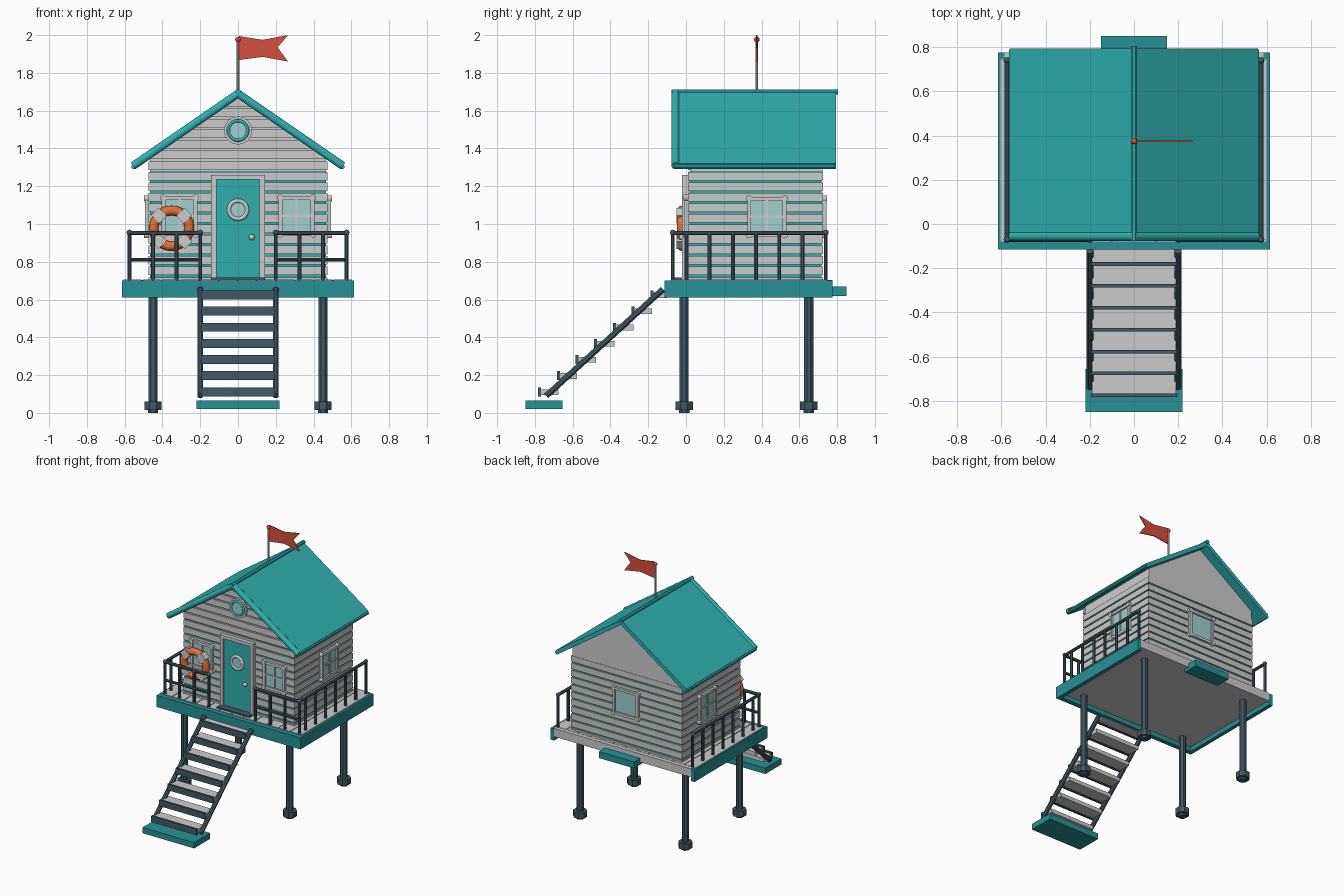
import bpy, bmesh, math
from mathutils import Matrix, Vector

if "Cube" in bpy.data.objects:
    bpy.data.objects.remove(bpy.data.objects["Cube"])

def material(name, rgb):
    m = bpy.data.materials.new(name)
    m.diffuse_color = (*rgb, 1)
    m.use_nodes = True
    m.node_tree.nodes["Principled BSDF"].inputs["Base Color"].default_value = m.diffuse_color
    return m

TEAL = material("teal", (0.03, 0.43, 0.43))
DEEP = material("deep_teal", (0.02, 0.29, 0.30))
DARK = material("slate", (0.055, 0.10, 0.13))
GLASS = material("glass", (0.35, 0.62, 0.62))
ORANGE = material("orange", (0.75, 0.17, 0.04))
RED = material("red", (0.68, 0.08, 0.05))
I = Matrix.Identity(4)

def finish(name, bm, mat, M=I, smooth=False):
    bmesh.ops.recalc_face_normals(bm, faces=bm.faces)
    me = bpy.data.meshes.new(name)
    bm.to_mesh(me)
    bm.free()
    ob = bpy.data.objects.new(name, me)
    bpy.context.collection.objects.link(ob)
    ob.matrix_world = M
    if mat:
        me.materials.append(mat)
    if smooth:
        bpy.context.view_layer.objects.active = ob
        ob.select_set(True)
        bpy.ops.object.shade_smooth_by_angle(angle=math.radians(40))
        ob.select_set(False)
    return ob

def box(name, x, y, z, mat=None, M=I):
    """Box from (min, max) ranges."""
    bm = bmesh.new()
    c = [(a + b) / 2 for a, b in (x, y, z)]
    s = [b - a for a, b in (x, y, z)]
    bmesh.ops.create_cube(bm, size=1, matrix=Matrix.Translation(c) @ Matrix.Diagonal((*s, 1)))
    return finish(name, bm, mat, M)

def prism(name, pts, y0, y1, mat=None, M=I):
    """XZ profile extruded along y."""
    bm = bmesh.new()
    f = bm.faces.new([bm.verts.new((px, y0, pz)) for px, pz in pts])
    r = bmesh.ops.extrude_face_region(bm, geom=[f])
    vs = [g for g in r["geom"] if isinstance(g, bmesh.types.BMVert)]
    bmesh.ops.translate(bm, vec=(0, y1 - y0, 0), verts=vs)
    return finish(name, bm, mat, M)

def rod(name, a, b, r, mat=None, n=8, M=I, smooth=False):
    a, b = Vector(a), Vector(b)
    bm = bmesh.new()
    T = Matrix.Translation((a + b) / 2) @ (b - a).to_track_quat('Z', 'Y').to_matrix().to_4x4()
    T = T @ Matrix.Rotation(math.pi / n, 4, 'Z')
    bmesh.ops.create_cone(bm, cap_ends=True, segments=n, radius1=r, radius2=r, depth=(b - a).length, matrix=T)
    return finish(name, bm, mat, M, smooth)

def ball(name, c, r, mat=None):
    bm = bmesh.new()
    bmesh.ops.create_uvsphere(bm, u_segments=12, v_segments=8, radius=r, matrix=Matrix.Translation(c))
    return finish(name, bm, mat, I, True)

def ring(name, c, R, r, mat=None, n=32):
    """Torus facing -y."""
    bm = bmesh.new()
    rows = []
    for i in range(n):
        a = 2 * math.pi * i / n
        rows.append([bm.verts.new((c[0] + (R + r * math.cos(t)) * math.cos(a), c[1] + r * math.sin(t),
                                   c[2] + (R + r * math.cos(t)) * math.sin(a)))
                     for t in (2 * math.pi * k / 12 for k in range(12))])
    for i in range(n):
        for k in range(12):
            p, q = rows[i], rows[(i + 1) % n]
            bm.faces.new((p[k], q[k], q[(k + 1) % 12], p[(k + 1) % 12]))
    return finish(name, bm, mat, I, True)

# Deck: planks, fascia boards, back board
for i in range(12):
    x = -0.605 + i * 0.1009
    box("deck_plank", (x, x + 0.095), (-0.08, 0.745), (0.675, 0.706))
box("deck_underside", (-0.585, 0.585), (-0.085, 0.75), (0.645, 0.68))
box("front_fascia", (-0.615, 0.615), (-0.115, -0.08), (0.61, 0.70), DEEP)
box("deck_back_board", (-0.585, 0.585), (0.745, 0.775), (0.64, 0.704))
for s in (-1, 1):
    box("side_fascia", tuple(sorted((s * 0.585, s * 0.615))), (-0.08, 0.775), (0.61, 0.70), DEEP)
box("back_step", (-0.15, 0.15), (0.73, 0.85), (0.62, 0.67), DEEP)

# Legs and feet
for x in (-0.45, 0.45):
    for y in (-0.01, 0.65):
        rod("leg", (x, y, 0.03), (x, y, 0.66), 0.026, DARK)
        rod("foot", (x, y, 0.015), (x, y, 0.06), 0.05, DARK)
        rod("foot_pad", (x, y, 0), (x, y, 0.02), 0.03, DARK)

# Walls: teal core, grey gable, horizontal siding boards
box("wall_core", (-0.467, 0.467), (0.018, 0.717), (0.70, 1.28), TEAL)
prism("gable", [(-0.467, 1.275), (0.467, 1.275), (0.467, 1.35), (0, 1.675), (-0.467, 1.35)], 0.02, 0.722)
box("siding", (-0.475, 0.475), (0.01, 0.725), (0.70, 0.718))
for i in range(17):
    z0 = 0.729 + i * 0.0558
    z1 = z0 + 0.045
    if i < 10:
        box("siding", (-0.475, 0.475), (0.01, 0.725), (z0, z1))
    else:
        w0, w1 = (max(0.005, min(0.475, (1.68 - z) / 0.69)) for z in (z0, z1))
        prism("gable_siding", [(-w0, z0), (w0, z0), (w1, z1), (-w1, z1)], 0.01, 0.03)

# Roof panels, barge boards, ridge and eave trims
for s in (-1, 1):
    prism("roof_panel", [(0, 1.705), (s * 0.56, 1.319), (s * 0.545, 1.292), (0, 1.668)], -0.05, 0.795, TEAL)
    rod("barge_board", (0, -0.055, 1.69), (s * 0.555, -0.055, 1.308), 0.022, TEAL, 12, smooth=True)
    rod("eave_trim", (s * 0.553, -0.06, 1.303), (s * 0.553, 0.79, 1.303), 0.013, TEAL)
rod("ridge_trim", (0, -0.078, 1.699), (0, 0.805, 1.699), 0.015, TEAL)

# Door with frame, porthole, knob, threshold
for s in (-1, 1):
    box("door_jamb", tuple(sorted((s * 0.115, s * 0.142))), (-0.02, 0.02), (0.705, 1.26))
box("door_head", (-0.115, 0.115), (-0.02, 0.02), (1.235, 1.26))
box("door", (-0.113, 0.113), (-0.008, 0.02), (0.712, 1.235), TEAL)
box("threshold", (-0.14, 0.14), (-0.06, 0.01), (0.70, 0.717), DARK)
ring("door_porthole_frame", (0, -0.01, 1.075), 0.048, 0.011)
rod("door_porthole_glass", (0, -0.013, 1.075), (0, 0, 1.075), 0.045, GLASS, 24)
ball("door_knob", (0.073, -0.02, 0.93), 0.016)

# Round gable window
rod("gable_window_frame", (0, -0.005, 1.495), (0, 0.02, 1.495), 0.074, None, 24)
ring("gable_window_ring", (0, -0.005, 1.495), 0.051, 0.009, TEAL)
rod("gable_window_glass", (0, -0.01, 1.495), (0, 0.01, 1.495), 0.047, GLASS, 24)

# Windows, built facing -y around their own centre
def window(M, w, h, bars=True):
    t = 0.02
    box("window_glass", (-w, w), (-0.006, 0.008), (-h, h), GLASS, M)
    for s in (-1, 1):
        box("window_stile", tuple(sorted((s * w, s * (w - t)))), (-0.018, 0.01), (-h, h), None, M)
        box("window_rail", (-w, w), (-0.018, 0.01), tuple(sorted((s * h, s * (h - t)))), None, M)
        for q in (-1, 1):
            c = (s * (w - 0.008), q * (h - 0.008))
            rod("window_corner", (c[0], -0.022, c[1]), (c[0], 0.01, c[1]), 0.017, None, 12, M)
    if bars:
        box("window_mullion", (-0.006, 0.006), (-0.013, 0), (-h, h), None, M)
        box("window_crossbar", (-w, w), (-0.013, 0), (-0.006, 0.006), None, M)

def place(x, y, z, deg):
    return Matrix.Translation((x, y, z)) @ Matrix.Rotation(math.radians(deg), 4, 'Z')

for s in (-1, 1):
    window(place(s * 0.31, 0.01, 1.043, 0), 0.095, 0.105)
    window(place(s * 0.475, 0.428, 1.038, s * 90), 0.103, 0.105)
window(place(0, 0.725, 1.038, 180), 0.11, 0.105, False)

# Railings
for s in (-1, 1):
    X, Y0, Y1 = s * 0.575, -0.07, 0.74
    rod("front_top_rail", (s * 0.2, Y0, 0.952), (X, Y0, 0.952), 0.012, DARK)
    rod("front_mid_rail", (s * 0.2, Y0, 0.812), (X, Y0, 0.812), 0.01, DARK)
    rod("side_top_rail", (X, Y0, 0.952), (X, Y1, 0.952), 0.012, DARK)
    for i in range(4):
        x = s * (0.2 + 0.125 * i)
        rod("front_baluster", (x, Y0, 0.70), (x, Y0, 0.955), 0.011, DARK)
    for i in range(7):
        y = Y1 - i * 0.123
        rod("side_baluster", (X, y, 0.70), (X, y, 0.955), 0.011, DARK)
    for x, y in ((s * 0.2, Y0), (X, Y0), (X, Y1)):
        ball("rail_cap", (x, y, 0.955), 0.015, DARK)

# Stairs
for s in (-1, 1):
    rod("stair_stringer", (s * 0.2, -0.74, 0.09), (s * 0.2, -0.122, 0.655), 0.017, DARK)
for i in range(7):
    y, z = -0.775 + 0.099 * i, 0.095 + 0.0855 * i
    box("stair_tread", (-0.19, 0.19), (y, min(y + 0.1, -0.1)), (z, z + 0.03))
    box("stair_lip", (-0.195, 0.195), (y - 0.008, y + 0.008), (z - 0.007, z + 0.04), DARK)
box("stair_base", (-0.22, 0.22), (-0.85, -0.655), (0.02, 0.065), DEEP)

# Lifebuoy with four bands
C = (-0.352, -0.022, 0.977)
ring("lifebuoy", C, 0.094, 0.026, ORANGE, 40)
for k in range(4):
    M = Matrix.Translation(C) @ Matrix.Rotation(math.radians(45 + 90 * k), 4, 'Y')
    box("lifebuoy_band", (0.064, 0.126), (-0.028, 0.028), (-0.028, 0.028), None, M)

# Flag
rod("flag_pole", (0, 0.375, 1.69), (0, 0.375, 1.975), 0.007, None, 10)
ball("flag_finial", (0, 0.375, 1.977), 0.015, RED)
prism("flag", [(0.004, 1.995), (0.13, 1.975), (0.265, 2.0), (0.21, 1.935), (0.265, 1.86),
               (0.13, 1.885), (0.004, 1.868)], 0.371, 0.378, RED)
